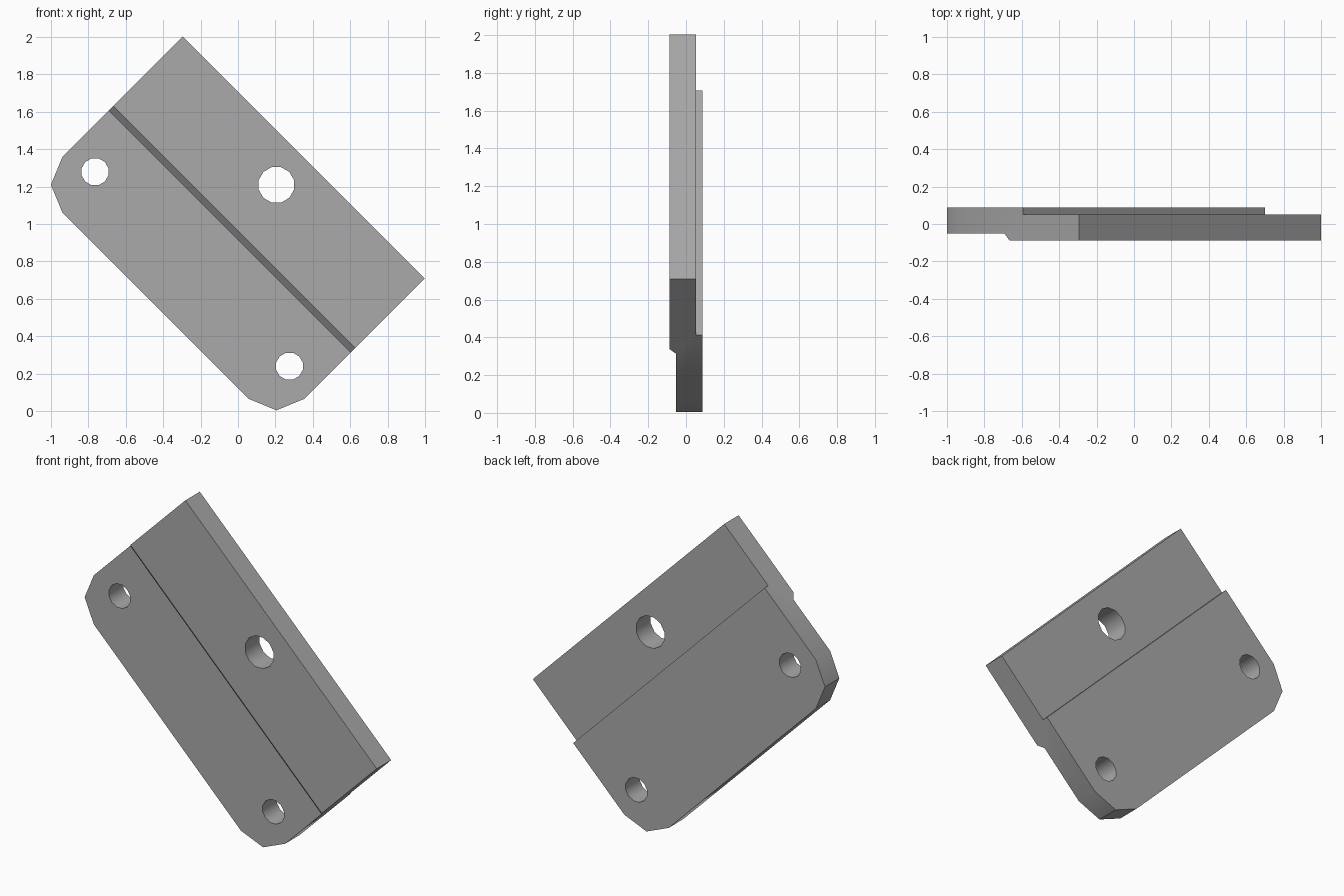
import bpy, bmesh, math
from mathutils import Matrix

cube = bpy.data.objects.get("Cube")
if cube:
    bpy.data.objects.remove(cube, do_unlink=True)

# Plate frame: local x = length, local z = width, local y = thickness
HALF_LEN = 0.915
BACK, STEP = 0.087, 0.052
LOW, HIGH = 0.086, 1.208
CORNER = 0.212
MID = -0.71          # centre of the length, before tilting
TILT = Matrix.Rotation(math.radians(45), 4, 'Y')

grey = bpy.data.materials.new("plain grey")
grey.use_nodes = True
colour = (0.4, 0.4, 0.4, 1)
grey.diffuse_color = colour
grey.node_tree.nodes["Principled BSDF"].inputs["Base Color"].default_value = colour


def make_object(name, bm):
    mesh = bpy.data.meshes.new(name)
    bmesh.ops.recalc_face_normals(bm, faces=bm.faces)
    bm.transform(TILT)
    bm.to_mesh(mesh)
    bm.free()
    obj = bpy.data.objects.new(name, mesh)
    bpy.context.collection.objects.link(obj)
    mesh.materials.append(grey)
    return obj


# Stepped cross-section (thickness, width) swept along the length
profile = [(-STEP, LOW), (BACK, LOW), (BACK, 0.787), (STEP, 0.787),
           (STEP, HIGH), (-BACK, HIGH), (-BACK, 0.682), (-STEP, 0.647)]
bm = bmesh.new()
face = bm.faces.new([bm.verts.new((MID - HALF_LEN, y, z)) for y, z in profile])
swept = bmesh.ops.extrude_face_region(bm, geom=[face])
bmesh.ops.translate(bm, vec=(2 * HALF_LEN, 0, 0),
                    verts=[g for g in swept["geom"] if isinstance(g, bmesh.types.BMVert)])

# Faceted rounding on the two outer corners of the thin flange
corners = [e for e in bm.edges
           if all(abs(v.co.z - LOW) < 1e-4 for v in e.verts)
           and abs(e.verts[0].co.x - e.verts[1].co.x) < 1e-4]
bmesh.ops.bevel(bm, geom=corners, offset=CORNER, offset_type='OFFSET',
                segments=2, profile=0.5, affect='EDGES')
plate = make_object("mounting_plate", bm)

# Bolt holes: two small ones in the flange, one large in the body
holes = [(-0.735, 0.364, 0.074), (0.735, 0.364, 0.074), (0, 1.0, 0.098)]
for along, across, radius in holes:
    bm = bmesh.new()
    place = Matrix.Translation((MID + along, 0, across)) @ Matrix.Rotation(math.pi / 2, 4, 'X')
    bmesh.ops.create_cone(bm, cap_ends=True, segments=12, radius1=radius,
                          radius2=radius, depth=0.5, matrix=place)
    cutter = make_object("hole_cutter", bm)
    cutter.hide_render = True
    cut = plate.modifiers.new("hole", 'BOOLEAN')
    cut.operation = 'DIFFERENCE'
    cut.solver = 'EXACT'
    cut.object = cutter
    bpy.context.view_layer.objects.active = plate
    bpy.ops.object.modifier_apply(modifier=cut.name)
    bpy.data.objects.remove(cutter, do_unlink=True)

# Smooth hole walls and corner facets, keep the machined edges crisp
bpy.ops.object.select_all(action='DESELECT')
plate.select_set(True)
bpy.context.view_layer.objects.active = plate
bpy.ops.object.shade_smooth_by_angle(angle=math.radians(40))
